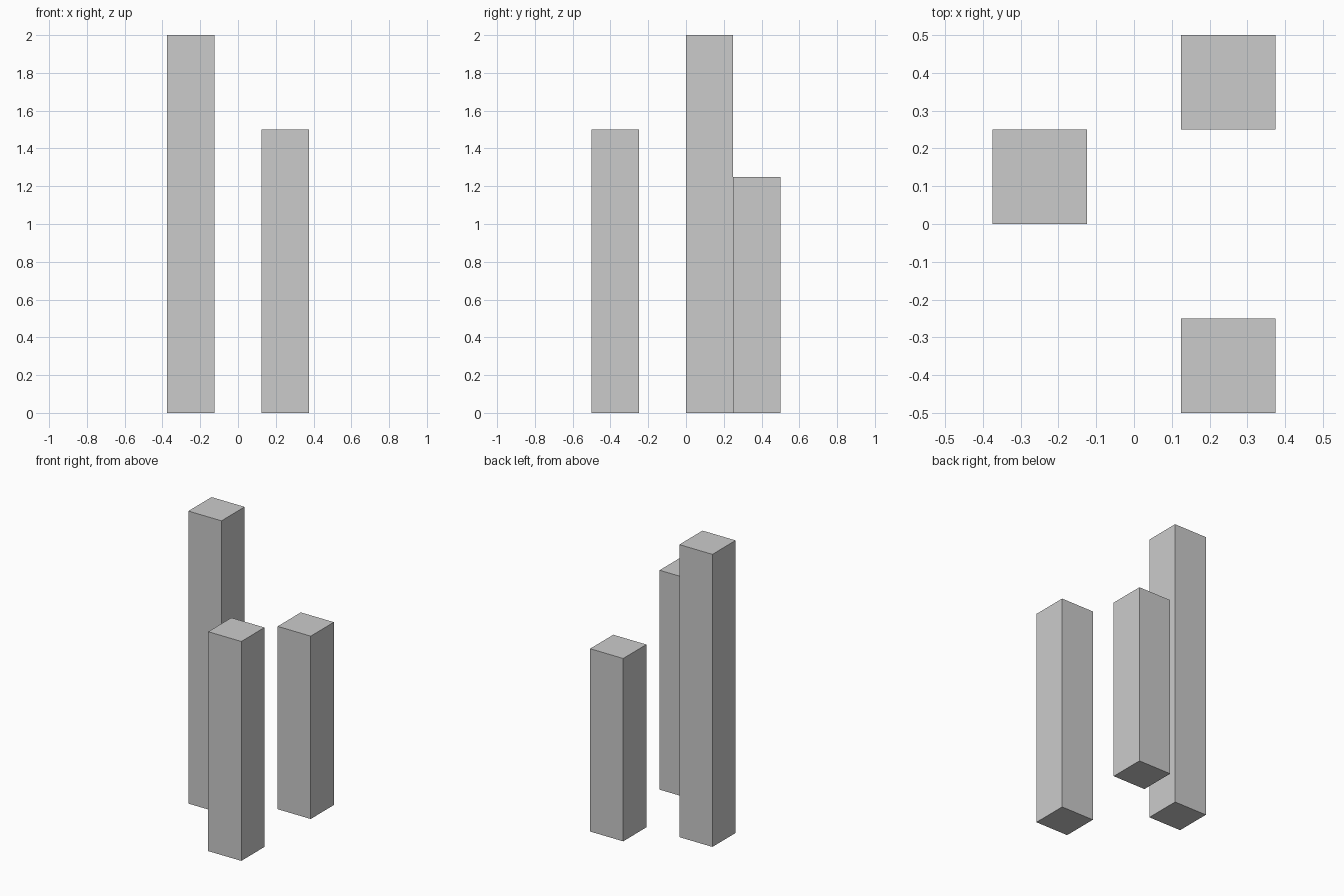
import bpy

if "Cube" in bpy.data.objects:
    bpy.data.objects.remove(bpy.data.objects["Cube"])

WIDTH = 0.25


def pillar(name, x, y, height):
    """Square pillar standing on the ground, centred on x, y."""
    bpy.ops.mesh.primitive_cube_add(size=1, location=(x, y, height / 2))
    obj = bpy.context.object
    obj.name = name
    obj.scale = (WIDTH, WIDTH, height)
    bpy.ops.object.transform_apply(location=False, rotation=False, scale=True)
    return obj


# Three free-standing pillars of different heights
pillar("tall_pillar", -0.25, 0.125, 2.0)
pillar("front_pillar", 0.25, -0.375, 1.5)
pillar("back_pillar", 0.25, 0.375, 1.25)
